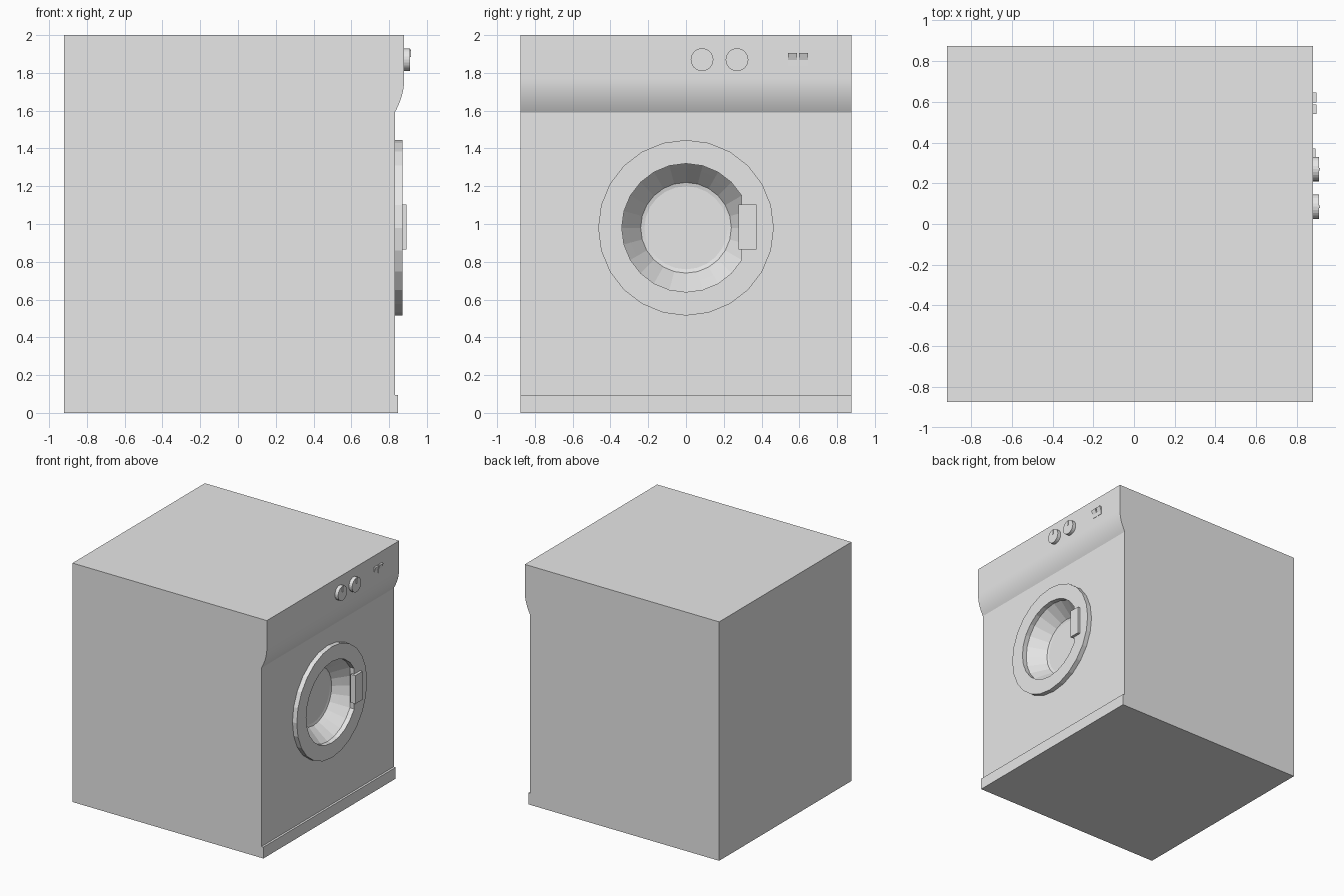
import bpy, bmesh
from math import sin, cos, radians

cube = bpy.data.objects.get("Cube")
if cube:
    bpy.data.objects.remove(cube, do_unlink=True)

grey = bpy.data.materials.new("plain_grey")
grey.use_nodes = True
grey.diffuse_color = (0.8, 0.8, 0.8, 1)
grey.node_tree.nodes["Principled BSDF"].inputs["Base Color"].default_value = (0.8, 0.8, 0.8, 1)

DOOR_Z = 0.98
FRONT, PANEL = 0.83, 0.88
SIDES = 24


def finish(name, bm):
    bmesh.ops.recalc_face_normals(bm, faces=bm.faces)
    mesh = bpy.data.meshes.new(name)
    bm.to_mesh(mesh)
    bm.free()
    mesh.materials.append(grey)
    obj = bpy.data.objects.new(name, mesh)
    bpy.context.scene.collection.objects.link(obj)
    return obj


def prism(name, profile, y0, y1):
    """Extrude an (x, z) outline from y0 to y1."""
    bm = bmesh.new()
    face = bm.faces.new([bm.verts.new((x, y0, z)) for x, z in profile])
    new = bmesh.ops.extrude_face_region(bm, geom=[face])["geom"]
    moved = [v for v in new if isinstance(v, bmesh.types.BMVert)]
    bmesh.ops.translate(bm, verts=moved, vec=(0, y1 - y0, 0))
    return finish(name, bm)


def box(name, x0, x1, y0, y1, z0, z1):
    return prism(name, [(x0, z0), (x1, z0), (x1, z1), (x0, z1)], y0, y1)


def loft(name, rings, closed=False):
    """Bridge successive rings of points; cap the ends unless closed."""
    bm = bmesh.new()
    loops = [[bm.verts.new(p) for p in ring] for ring in rings]
    pairs = list(zip(loops, loops[1:]))
    if closed:
        pairs.append((loops[-1], loops[0]))
    else:
        bm.faces.new(loops[0])
        bm.faces.new(loops[-1])
    for a, b in pairs:
        for i in range(len(a)):
            j = (i + 1) % len(a)
            bm.faces.new((a[i], a[j], b[j], b[i]))
    return finish(name, bm)


def circle(x, r, y=0, z=DOOR_Z, n=SIDES):
    return [(x, y + r * cos(radians(360 * i / n)), z + r * sin(radians(360 * i / n)))
            for i in range(n)]


# Cabinet with an overhanging control panel that curves back to the front
steps = 10
curve = [(PANEL - 0.05 * (i / steps) ** 2, 1.77 - 0.18 * i / steps) for i in range(steps + 1)]
outline = [(-0.92, 0), (FRONT, 0)] + curve[::-1] + [(PANEL, 2), (-0.92, 2)]
cabinet = prism("cabinet", outline, -0.875, 0.875)

# Funnel-shaped drum recess cut into the cabinet
cutter = loft("recess_cutter", [circle(0.86, 0.34), circle(FRONT, 0.34), circle(0.72, 0.255),
                                circle(0.70, 0.24), circle(0.695, 0.22)])
cutter.hide_render = True
cut = cabinet.modifiers.new("recess", 'BOOLEAN')
cut.operation = 'DIFFERENCE'
cut.solver = 'EXACT'
cut.object = cutter
bpy.ops.object.select_all(action='DESELECT')
bpy.context.view_layer.objects.active = cabinet
cabinet.select_set(True)
bpy.ops.object.modifier_apply(modifier="recess")
bpy.data.objects.remove(cutter, do_unlink=True)
bpy.ops.object.shade_smooth_by_angle(angle=radians(10))

# Kick plate along the bottom
box("kick_plate", FRONT - 0.01, 0.848, -0.875, 0.875, 0, 0.095)


# Door ring, with a straight inner edge on the handle side
def opening(x):
    edge = 0.34 * cos(radians(30))
    return [(px, min(py, edge), pz) for px, py, pz in circle(x, 0.34)]


loft("door_ring", [circle(FRONT, 0.465), circle(0.87, 0.465), opening(0.87), opening(FRONT)],
     closed=True)
box("door_handle", 0.85, 0.892, 0.277, 0.372, 0.865, 1.102)

# Control knobs with raised pointers
for side, y in (("right", 0.085), ("left", 0.27)):
    loft(f"{side}_knob", [circle(PANEL - 0.01, 0.06, y, 1.87), circle(0.91, 0.06, y, 1.87)])
    box(f"{side}_knob_pointer", 0.9, 0.915, y - 0.006, y + 0.006, 1.885, 1.925)

# Rocker buttons
for side, y in (("right", 0.541), ("left", 0.598)):
    prism(f"{side}_button", [(0.87, 1.835), (0.883, 1.835), (0.883, 1.868), (0.896, 1.905),
                             (0.87, 1.905)], y, y + 0.047)
